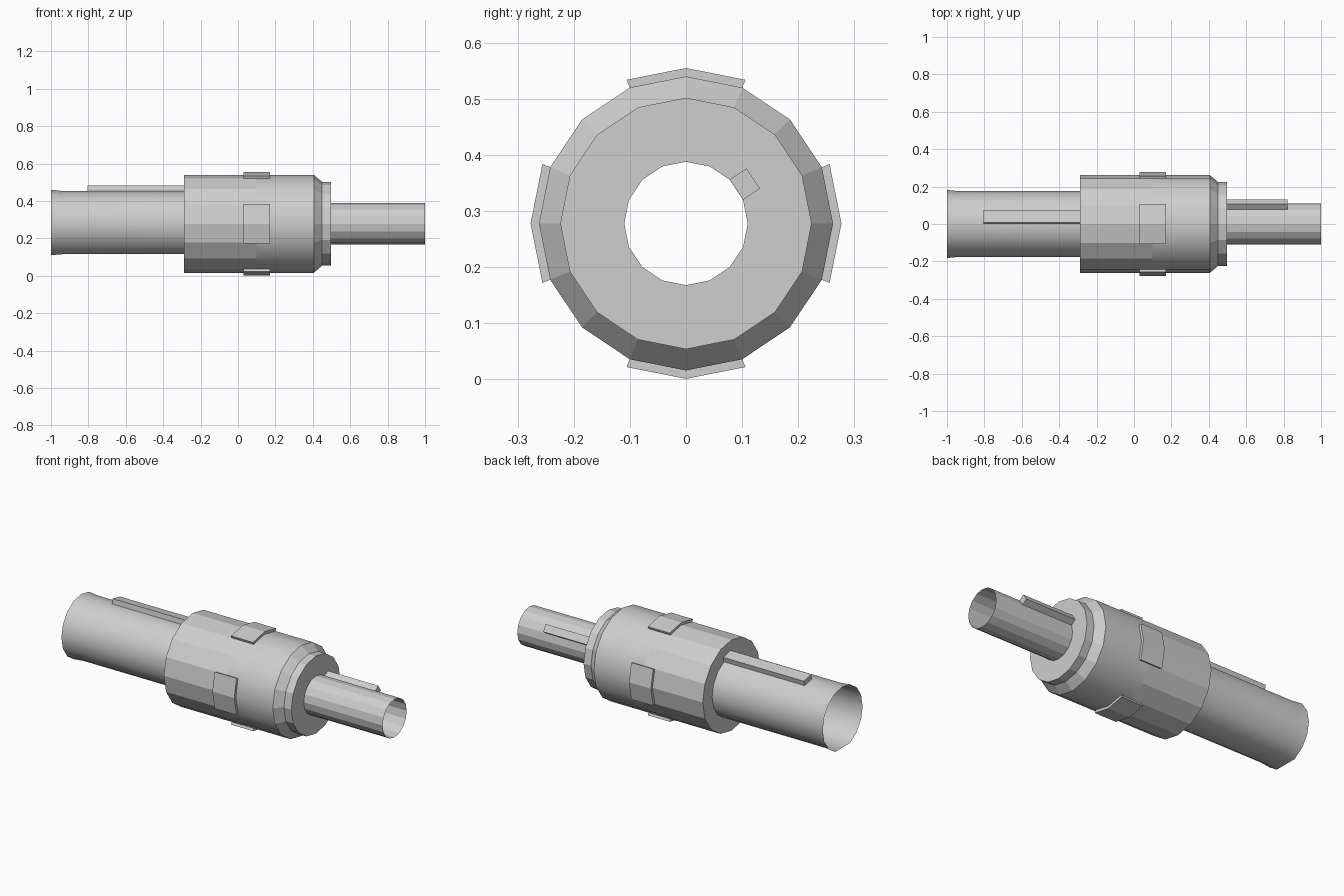
import bpy, bmesh, math

if "Cube" in bpy.data.objects:
    bpy.data.objects.remove(bpy.data.objects["Cube"])

CZ = 0.278   # height of the shaft axis
N = 16

steel = bpy.data.materials.new("light grey metal")
steel.diffuse_color = (0.62, 0.62, 0.62, 1)
steel.use_nodes = True
steel.node_tree.nodes["Principled BSDF"].inputs["Base Color"].default_value = steel.diffuse_color


def finish(name, bm):
    bmesh.ops.recalc_face_normals(bm, faces=bm.faces[:])
    me = bpy.data.meshes.new(name)
    bm.to_mesh(me)
    bm.free()
    me.materials.append(steel)
    ob = bpy.data.objects.new(name, me)
    bpy.context.collection.objects.link(ob)
    return ob


def pt(r, deg):
    a = math.radians(deg)
    return r * math.sin(a), CZ + r * math.cos(a)


def prism(name, section, x0, x1):
    """Extrude a (y, z) section along x."""
    bm = bmesh.new()
    a = [bm.verts.new((x0, y, z)) for y, z in section]
    b = [bm.verts.new((x1, y, z)) for y, z in section]
    bm.faces.new(a)
    bm.faces.new(b)
    n = len(a)
    for i in range(n):
        j = (i + 1) % n
        bm.faces.new((a[i], a[j], b[j], b[i]))
    return finish(name, bm)


# Stepped hollow body: flared tube, barrel, chamfer, collar, thin tube
profile = [(-1, 0.182), (-0.94, 0.176), (-0.29, 0.176), (-0.29, 0.262),
           (0.1, 0.262), (0.405, 0.262), (0.45, 0.224), (0.497, 0.224),
           (0.497, 0.11), (1, 0.11)]
bm = bmesh.new()
rings = []
for x, r in profile:
    ring = []
    for i in range(N):
        y, z = pt(r, i * 360 / N)
        if 0.17 < r < 0.2:          # wide tube is flattened underneath
            z = max(z, CZ - r * math.cos(math.pi / 8))
        ring.append(bm.verts.new((x, y, z)))
    rings.append(ring)
smooth_bands = (0, 1, 4)
for k in range(len(rings) - 1):
    for i in range(N):
        j = (i + 1) % N
        f = bm.faces.new((rings[k][i], rings[k][j], rings[k + 1][j], rings[k + 1][i]))
        f.smooth = k in smooth_bands
for e in bm.edges:                  # keep the steps crisp
    if len(e.link_faces) == 2 and e.calc_face_angle(0) > math.radians(30):
        e.smooth = False
finish("stepped_body", bm)

# Four raised pads round the barrel
for k in range(4):
    c = k * 90
    angles = (c - 22.5, c, c + 22.5)
    section = [pt(0.277, a) for a in angles] + [pt(0.258, a) for a in reversed(angles)]
    prism("barrel_pad", section, 0.03, 0.17)

# Keys along the two tubes
prism("wide_tube_key", [(0.002, 0.45), (0.007, 0.482), (0.075, 0.468), (0.068, 0.437)], -0.805, -0.29)
prism("thin_tube_key", [(0.078, 0.356), (0.108, 0.376), (0.132, 0.34), (0.102, 0.32)], 0.497, 0.82)
